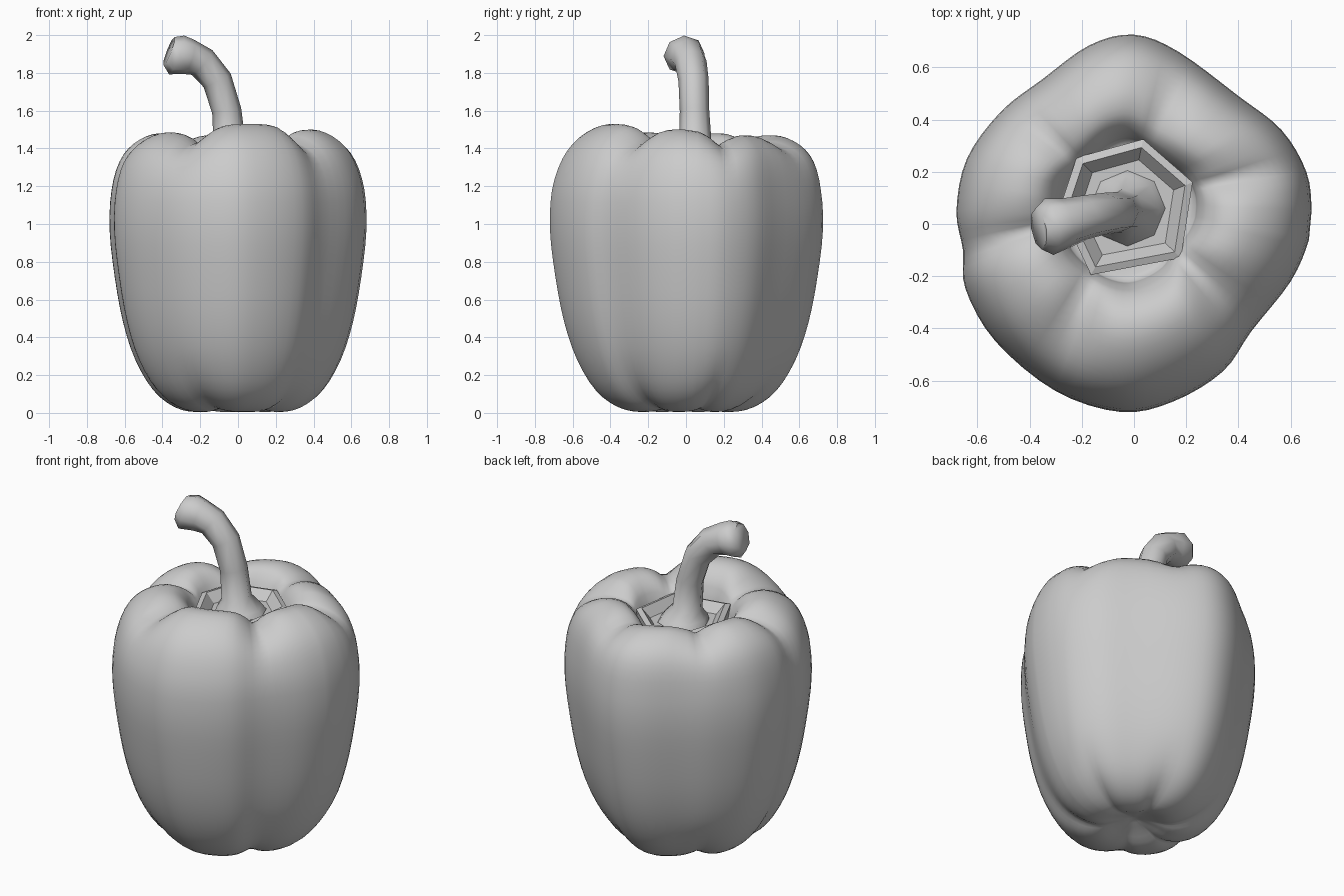
import bpy, bmesh, math
from mathutils import Vector

if "Cube" in bpy.data.objects:
    bpy.data.objects.remove(bpy.data.objects["Cube"])

def spline(pts, per):
    """Catmull-Rom samples through a list of tuples."""
    P = [Vector(p) for p in pts]
    P = [P[0]] + P + [P[-1]]
    out = []
    for i in range(1, len(P) - 2):
        a, b, c, d = P[i - 1:i + 3]
        for k in range(per):
            t = k / per
            out.append(0.5 * (2 * b + (c - a) * t + (2 * a - 5 * b + 4 * c - d) * t * t
                              + (3 * b - a - 3 * c + d) * t ** 3))
    return out + [P[-2]]

def loft(name, rings, smooth=None):
    """Skin equal-length rings of points into one closed object."""
    bm = bmesh.new()
    R = [[bm.verts.new(p) for p in ring] for ring in rings]
    n = len(R[0])
    for a, b in zip(R, R[1:]):
        for i in range(n):
            j = (i + 1) % n
            bm.faces.new((a[i], a[j], b[j], b[i]))
    bm.faces.new(R[0][::-1])
    bm.faces.new(R[-1])
    bmesh.ops.recalc_face_normals(bm, faces=bm.faces)
    me = bpy.data.meshes.new(name)
    bm.to_mesh(me)
    bm.free()
    ob = bpy.data.objects.new(name, me)
    bpy.context.collection.objects.link(ob)
    if smooth:
        bpy.ops.object.select_all(action='DESELECT')
        ob.select_set(True)
        bpy.context.view_layer.objects.active = ob
        bpy.ops.object.shade_smooth_by_angle(angle=math.radians(smooth))
    return ob

# Body: plan outline, side profile and six lobes between grooves
OUTLINE = [(.68, .05), (.66, .2), (.565, .36), (.4, .49), (.17, .66), (0, .725), (-.17, .685),
           (-.35, .555), (-.51, .43), (-.64, .25), (-.68, .05), (-.655, -.1), (-.645, -.25),
           (-.53, -.45), (-.3, -.64), (-.05, -.72), (.15, -.68), (.34, -.565), (.45, -.41),
           (.6, -.22), (.67, -.06)]
loop = spline(OUTLINE[-2:] + OUTLINE + OUTLINE[:2], 4)[8:-8]
GROOVES = [20, 73, 137, 188, 241, 320, 380]
TOPS = [-.03, -.03, -.02, -.015, .03, 0]      # lobe height offsets
PROFILE = [(.02, .065), (.15, .04), (.32, .005), (.5, .03), (.665, .12), (.8, .28), (.895, .48),
           (.96, .72), (1, .97), (.985, 1.18), (.92, 1.34), (.81, 1.44), (.66, 1.495),
           (.53, 1.49), (.44, 1.435), (.39, 1.36), (.34, 1.3), (.02, 1.3)]

def lobe(p):
    """Groove strength and lobe height at this direction."""
    a = math.degrees(math.atan2(p.y, p.x)) % 360
    if a < GROOVES[0]:
        a += 360
    for k in range(6):
        g0, g1 = GROOVES[k], GROOVES[k + 1]
        if g0 <= a <= g1:
            s = math.sin(math.pi * (a - g0) / (g1 - g0))
            return (1 - s) ** 1.6, TOPS[k] * min(1, 1.5 * s)
    return 0, 0

def bump(x, lo, mid, hi):
    t = max(0, min((x - lo) / (mid - lo), (hi - x) / (hi - mid)))
    return t * t * (3 - 2 * t)

rings = []
prof = spline(PROFILE, 3)
for i, (f, z) in enumerate(prof):
    t = i / (len(prof) - 1) * (len(PROFILE) - 1)
    top = bump(t, 8.5, 12.5, 16)
    bot = bump(t, .5, 3, 5.5)
    shift = max(0, min(1, (t - 9) / 5))
    ring = []
    for p in loop:
        g, h = lobe(p)
        r = f * (1 - .05 * g * top - .04 * g * bot)
        ring.append((p.x * r - .02 * shift, p.y * r + .05 * shift,
                     z + top * (h - .09 * g) + bot * .03 * g))
    rings.append(ring)
loft("pepper_body", rings, smooth=120)

# Calyx: uneven six-sided rim with a sunken dish
HEX = [(.225, .16), (.035, .325), (-.22, .255), (-.285, .06), (-.165, -.195), (.18, -.13)]
cx, cy = -.02, .06
loft("calyx_rim", [[(cx + (x - cx) * s, cy + (y - cy) * s, z) for x, y in HEX]
                   for s, z in [(.95, 1.29), (1, 1.385), (.88, 1.395), (.7, 1.34), (.3, 1.34)]])

# Stem: flared foot, bent neck and a thicker cut tip
PATH = [(-.025, .06, 1.345, .145), (-.03, .055, 1.375, .13), (-.045, .05, 1.43, .085),
        (-.06, .045, 1.6, .078), (-.11, .04, 1.76, .08), (-.19, .025, 1.855, .085),
        (-.26, .005, 1.885, .095), (-.325, -.01, 1.895, .11), (-.365, -.018, 1.915, .08)]
pts = [Vector(p[:3]) for p in PATH]
rings = []
for i, p in enumerate(pts):
    d = (pts[min(i + 1, len(pts) - 1)] - pts[max(i - 1, 0)]).normalized()
    if i < 2:
        d = Vector((0, 0, 1))
    if i >= 7:
        d = Vector((-.9, -.15, .35)).normalized()
    u = Vector((0, 1, 0))
    u = (u - d * u.dot(d)).normalized()
    v = d.cross(u)
    rings.append([p + PATH[i][3] * (u * math.cos(k * math.tau / 8) + v * math.sin(k * math.tau / 8))
                  for k in range(8)])
loft("stem", rings, smooth=60)
